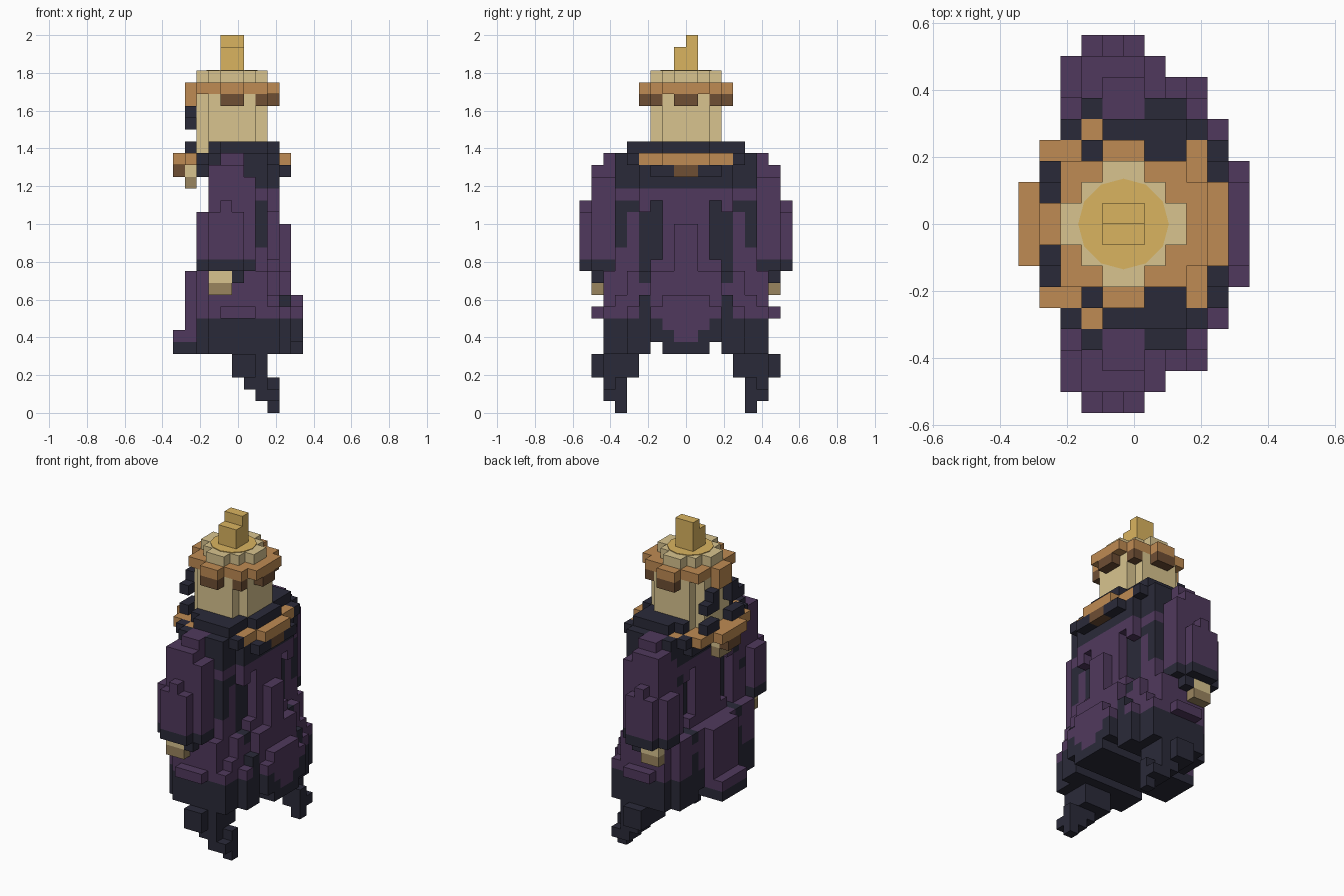
import bpy
import bmesh
from mathutils import Matrix, Vector

default = bpy.data.objects.get("Cube")
if default:
    bpy.data.objects.remove(default, do_unlink=True)

UNIT = 1 / 16  # edge of one block


def linear(hex_code):
    """Convert a hex colour to linear RGBA."""
    parts = [int(hex_code[i:i + 2], 16) / 255 for i in (0, 2, 4)]
    return [p / 12.92 if p < 0.04 else ((p + 0.055) / 1.055) ** 2.4 for p in parts] + [1]


PALETTE = {
    "purple_cloth": "50395D", "dark_cloth": "2A2A39", "pale_skin": "D8C48F",
    "shaded_skin": "9A855F", "copper": "BF8B53", "brown": "6E4E34", "gold": "DAB460",
}
materials = {}
for name, code in PALETTE.items():
    mat = bpy.data.materials.new(name)
    mat.use_nodes = True
    mat.diffuse_color = linear(code)
    mat.node_tree.nodes["Principled BSDF"].inputs["Base Color"].default_value = linear(code)
    materials[name] = mat

PURPLE, DARK, SKIN, SHADE, COPPER, BROWN, GOLD = PALETTE
cells = {}  # block position -> (part, colour)


def fill(part, colour, x, y, z, mirror=True):
    """Fill an inclusive block range, mirrored across y = 0."""
    for i in range(x[0], x[-1] + 1):
        for j in range(y[0], y[-1] + 1):
            for k in range(z[0], z[-1] + 1):
                cells[i, j, k] = (part, colour)
                if mirror:
                    cells[i, -1 - j, k] = (part, colour)


def disc(part, colour, radii, z):
    """Stepped round layer: one half-width for each row away from the middle."""
    for row, r in enumerate(radii):
        fill(part, colour, (-1 - r, r), [row], z)


def paint(part, old, new, y, z):
    """Recolour the blocks of a part by row and height."""
    for (i, j, k), value in list(cells.items()):
        row = j if j >= 0 else -1 - j
        if value == (part, old) and y[0] <= row <= y[-1] and z[0] <= k <= z[-1]:
            cells[i, j, k] = (part, new)


def link(part, bm):
    """Turn a bmesh into an object that carries the whole palette."""
    mesh = bpy.data.meshes.new(part)
    bm.to_mesh(mesh)
    bm.free()
    for mat in materials.values():
        mesh.materials.append(mat)
    bpy.context.collection.objects.link(bpy.data.objects.new(part, mesh))


# Skirt: rounded flaring hem narrowing towards the waist
SKIRT_ROWS = ((-4, 5, 9), (-4, 5, 9), (-3, 5, 8), (-3, 4, 9), (-3, 4, 8), (-3, 3, 9), (-2, 3, 8))
for row, (left, right, top) in enumerate(SKIRT_ROWS):
    fill("skirt", PURPLE, (left, right), [row], (6 if row == 2 else 5, top))
    fill("skirt", PURPLE, (left, right - 1), [row], (top, 11))
fill("skirt", PURPLE, (-1, 1), [7], [8])
paint("skirt", PURPLE, DARK, (0, 6), [5])
paint("skirt", PURPLE, DARK, (1, 6), [6])
paint("skirt", PURPLE, DARK, (2, 6), [7])
paint("skirt", PURPLE, DARK, [3], (8, 9))
paint("skirt", PURPLE, DARK, [3], [11])
fill("skirt", DARK, [-5], (0, 1), [5])
fill("skirt", PURPLE, (-5, -4), (0, 1), [6])

# Ragged tails hanging from the hem
fill("tails", DARK, (0, 2), (4, 6), (3, 4))
fill("tails", DARK, (0, 1), [7], (3, 4))
fill("tails", DARK, (1, 2), (5, 6), [2])
fill("tails", DARK, (2, 3), (5, 6), [1])
fill("tails", DARK, [3], [5], (0, 2))

# Torso with a front ridge, sunken dark stripes and a dark yoke
fill("torso", PURPLE, [4], [0], (12, 15))
fill("torso", PURPLE, (-2, 3), (0, 3), (12, 20))
fill("torso", PURPLE, (-2, 2), (4, 5), (12, 20))
for row, heights in ((2, (13, 17)), (3, (12, 16))):
    paint("torso", PURPLE, DARK, [row], heights)
    for side in (row, -1 - row):
        for k in range(heights[0], heights[1] + 1):
            cells.pop((3, side, k), None)
            cells.pop((-2, side, k), None)
paint("torso", PURPLE, DARK, [4], [17])
paint("torso", PURPLE, DARK, [5], [15])
paint("torso", PURPLE, DARK, (0, 4), [19])
paint("torso", PURPLE, DARK, (0, 5), [20])
fill("torso", DARK, (1, 2), [5], (14, 17))
fill("torso", DARK, (1, 2), [5], [19])

# Sleeves, cuffs and hands
fill("sleeve", PURPLE, (-3, 1), (6, 7), (13, 16))
fill("sleeve", PURPLE, (-2, 1), (6, 7), (17, 19))
fill("sleeve", PURPLE, (-2, 0), (6, 7), [20])
fill("sleeve", PURPLE, (-1, 0), (5, 6), (20, 21))
fill("sleeve", PURPLE, (-2, 0), [8], (13, 16))
fill("sleeve", PURPLE, [-1], [8], [17])
fill("cuff", DARK, (-3, 1), (6, 7), [12])
fill("cuff", DARK, (-2, 0), [8], [12])
fill("cuff", DARK, [0], [7], [11])
fill("hand", SKIN, (-2, -1), [7], [11])
fill("hand", SHADE, (-2, -1), [7], [10])

# Head, dark face tufts and crown with a gold cap
disc("head", SKIN, (2, 2, 1), (22, 27))
fill("face_tufts", DARK, [-4], [1], (24, 25))
fill("face_tufts", DARK, [-4], [2], [24])
disc("crown", SKIN, (2, 1, 0), [28])
cap = bmesh.new()
bmesh.ops.create_cone(cap, cap_ends=True, segments=12, radius1=0.135, radius2=0.135, depth=0.004,
                      matrix=Matrix.Translation((-UNIT / 2, 0, 29 * UNIT + 0.002)))
for face in cap.faces:
    face.material_index = list(PALETTE).index(GOLD)
link("gold_cap", cap)

# Shawl around the neck, with a copper necklace
fill("shawl", DARK, (-3, 3), (0, 4), [21])
fill("shawl", DARK, [-2], [5], [21])
fill("shawl", DARK, (1, 2), [5], [21])
fill("shawl", DARK, (-1, 2), (0, 4), [22])
fill("shawl", DARK, [3], (0, 1), [22])
fill("shawl", DARK, [-2], [3], [22])
fill("shawl", DARK, [-4], (1, 2), [22])
fill("shawl", DARK, [4], (1, 2), [20])
fill("shawl", DARK, [-3], (0, 3), [20])
fill("necklace", COPPER, (-5, -4), (0, 1), [21])
fill("necklace", COPPER, (-4, -3), (2, 3), [21])
fill("necklace", COPPER, [-2], [4], [21])
fill("necklace", COPPER, [4], (0, 1), [21])
fill("necklace", COPPER, [3], (2, 3), [21])
fill("necklace", BROWN, [4], [0], [20])
fill("necklace", BROWN, [-5], [0], [20])
fill("pendant", SKIN, [-4], [0], [20])
fill("pendant", SHADE, [-4], [0], [19])

# Headband with hanging tabs
disc("headband", COPPER, (3, 2, 2, 0), [27])
fill("headband", COPPER, [3], [1], [27])
fill("headband", COPPER, [-4], [0], [26])
fill("headband", BROWN, [3], [0], [26])
fill("headband", BROWN, (-1, 0), [3], [26])
fill("headband", BROWN, [2], [2], [26])

# Topknot with a taller half
fill("topknot", GOLD, (-1, 0), [0], (29, 30))
fill("topknot", GOLD, (-1, 0), [0], [31], mirror=False)

# Turn the blocks of each part into one mesh holding only its outer faces
AXES = [Vector((1, 0, 0)), Vector((0, 1, 0)), Vector((0, 0, 1))]
names = list(PALETTE)
for part in dict.fromkeys(value[0] for value in cells.values()):
    bm = bmesh.new()
    for cell, (owner, colour) in cells.items():
        if owner != part:
            continue
        centre = Vector(cell) + Vector((0, 0.5, 0.5))
        for a in range(3):
            for sign in (1, -1):
                normal = AXES[a] * sign
                if tuple(int(c) for c in Vector(cell) + normal) in cells:
                    continue
                u, v = AXES[(a + 1) % 3], AXES[(a + 2) % 3] * sign
                corners = (-u - v, u - v, u + v, v - u)
                face = bm.faces.new([bm.verts.new((centre + (normal + c) / 2) * UNIT)
                                     for c in corners])
                face.material_index = names.index(colour)
    bmesh.ops.remove_doubles(bm, verts=bm.verts, dist=UNIT / 100)
    link(part, bm)
